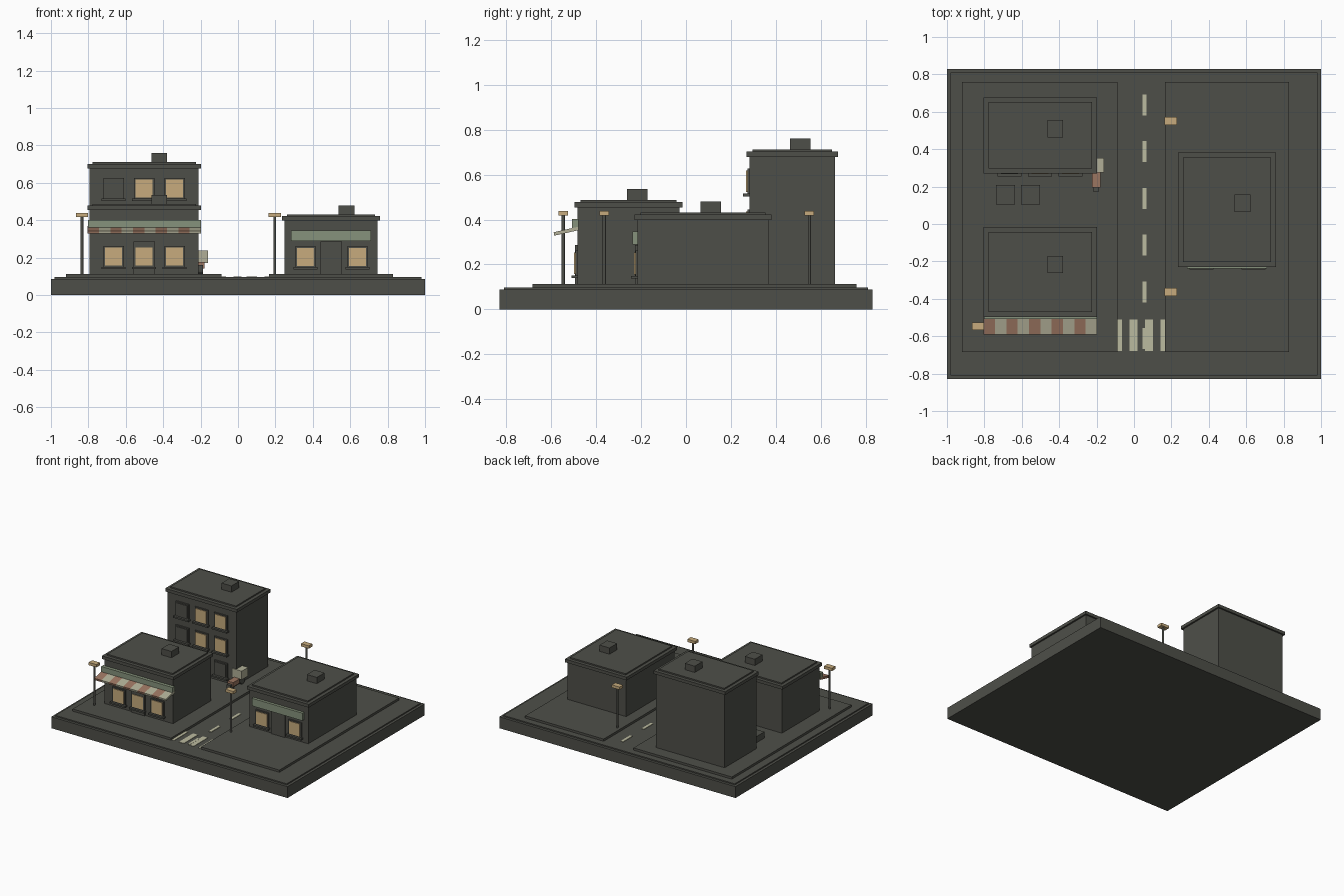
import bpy, bmesh, math
from mathutils import Matrix, Vector

if "Cube" in bpy.data.objects:
    bpy.data.objects.remove(bpy.data.objects["Cube"])


def material(name, rgb):
    m = bpy.data.materials.new(name)
    m.diffuse_color = (*rgb, 1)
    m.use_nodes = True
    m.node_tree.nodes["Principled BSDF"].inputs["Base Color"].default_value = m.diffuse_color
    return m


DARK = material("dark_stone", (0.076, 0.078, 0.066))
LIT = material("warm_glow", (0.57, 0.41, 0.205))
CREAM = material("cream", (0.44, 0.43, 0.31))
RED = material("terracotta", (0.33, 0.18, 0.12))
GREEN = material("sage_green", (0.24, 0.29, 0.20))
PAINT = material("road_paint", (0.50, 0.495, 0.35))


def finish(name, bm, mat):
    me = bpy.data.meshes.new(name)
    bm.to_mesh(me)
    bm.free()
    me.materials.append(mat)
    ob = bpy.data.objects.new(name, me)
    bpy.context.collection.objects.link(ob)
    return ob


def box(name, x0, x1, y0, y1, z0, z1, mat=DARK):
    bm = bmesh.new()
    size = Matrix.Diagonal((x1 - x0, y1 - y0, z1 - z0, 1))
    mid = Vector((x0 + x1, y0 + y1, z0 + z1)) / 2
    bmesh.ops.create_cube(bm, size=1, matrix=Matrix.Translation(mid) @ size)
    return finish(name, bm, mat)


def cylinder(name, centre, r, length, axis="Z", mat=DARK, sides=12):
    bm = bmesh.new()
    turn = Matrix.Rotation(math.pi / 2, 4, "Y") if axis == "X" else Matrix()
    bmesh.ops.create_cone(bm, cap_ends=True, segments=sides, radius1=r, radius2=r,
                          depth=length, matrix=Matrix.Translation(centre) @ turn)
    return finish(name, bm, mat)


def building(name, x0, x1, y0, y1, top, vent_x, vent_y):
    """Walls, overhanging cornice, roof cap and roof vent."""
    o, i = 0.012, 0.014
    box(name + "_walls", x0, x1, y0, y1, WALK, top)
    box(name + "_cornice", x0 - o, x1 + o, y0 - o, y1 + o, top - 0.024, top)
    box(name + "_roof_cap", x0 + i, x1 - i, y0 + i, y1 - i, top, top + 0.01)
    box(name + "_roof_vent", vent_x - 0.042, vent_x + 0.042,
        vent_y - 0.046, vent_y + 0.046, top, top + 0.058)


def window(name, x, y, z, lit):
    """Frame, pane and sill on a front wall at depth y."""
    box(name + "_frame", x - 0.055, x + 0.055, y - 0.009, y + 0.01, z - 0.057, z + 0.057)
    box(name + "_pane", x - 0.045, x + 0.045, y - 0.014, y, z - 0.048, z + 0.048,
        LIT if lit else DARK)
    box(name + "_sill", x - 0.064, x + 0.064, y - 0.027, y + 0.01, z - 0.067, z - 0.055)


def door(name, x, y):
    box(name, x - 0.058, x + 0.058, y - 0.01, y + 0.01, WALK, 0.287)


WALK = 0.113

# Ground: base block, road slab and two raised pavements
box("base_block", -1, 1, -0.83, 0.83, 0, 0.087)
box("road_slab", -0.98, 0.98, -0.81, 0.81, 0.08, 0.096)
box("left_pavement", -0.92, -0.087, -0.685, 0.76, 0.09, WALK)
box("right_pavement", 0.165, 0.83, -0.685, 0.76, 0.09, WALK)

# Road markings
for k in range(6):
    y = 0.637 - 0.25 * k
    box(f"lane_dash_{k}", 0.046, 0.067, y - 0.056, y + 0.056, 0.094, 0.1, PAINT)
for k in range(4):
    x = -0.086 + 0.083 * k
    box(f"crossing_stripe_{k}", x - 0.021, x + 0.021, -0.68, -0.51, 0.094, 0.099, PAINT)

# Buildings
building("corner_shop", -0.793, -0.211, -0.484, -0.028, 0.478, -0.421, -0.217)
building("apartments", -0.793, -0.211, 0.282, 0.665, 0.702, -0.421, 0.509)
building("store", 0.248, 0.747, -0.217, 0.369, 0.422, 0.58, 0.111)

# Windows and doors
COLS = (-0.665, -0.502, -0.339)
for k, x in enumerate(COLS):
    window(f"shop_window_{k}", x, -0.484, 0.206, True)
    for row in range(3):
        window(f"apartment_window_{row}_{k}", x, 0.282, 0.206 + 0.182 * row,
               row > 0 and k > 0)
for k, x in enumerate((0.361, 0.639)):
    window(f"store_window_{k}", x, -0.217, 0.204, True)
door("shop_door", -0.502, -0.484)
door("apartment_door", -0.502, 0.282)
door("store_door", 0.498, -0.217)

# Sign boards
box("shop_sign", -0.803, -0.199, -0.508, -0.48, 0.355, 0.402, GREEN)
box("store_sign", 0.284, 0.711, -0.238, -0.215, 0.288, 0.346, GREEN)

# Striped sloping awning, one extruded strip per colour
profile = [(-0.48, 0.368), (-0.59, 0.343), (-0.587, 0.328), (-0.48, 0.352)]
STRIPE = 0.0606
for k in range(10):
    x = -0.804 + STRIPE * k
    bm = bmesh.new()
    face = bm.faces.new([bm.verts.new((x, y, z)) for y, z in profile])
    ext = bmesh.ops.extrude_face_region(bm, geom=[face])
    moved = [g for g in ext["geom"] if isinstance(g, bmesh.types.BMVert)]
    bmesh.ops.translate(bm, vec=(STRIPE, 0, 0), verts=moved)
    bmesh.ops.recalc_face_normals(bm, faces=bm.faces)
    finish(f"awning_stripe_{k}", bm, CREAM if k % 2 else RED)

# Street lamps
for k, (x, y) in enumerate(((-0.834, -0.547), (0.196, -0.364), (0.196, 0.55))):
    cylinder(f"lamp_post_{k}", (x, y, 0.265), 0.007, 0.32)
    box(f"lamp_head_{k}", x - 0.033, x + 0.033, y - 0.021, y + 0.021, 0.418, 0.439, LIT)

# Low crates between the left buildings
for k, x in enumerate((-0.687, -0.553)):
    box(f"alley_crate_{k}", x - 0.051, x + 0.051, 0.105, 0.208, WALK, 0.16)

# Small delivery cart beside the apartments
box("cart_cargo", -0.24, -0.161, 0.275, 0.353, 0.172, 0.238, CREAM)
box("cart_cab", -0.225, -0.178, 0.196, 0.275, 0.142, 0.176, RED)
box("cart_chassis", -0.218, -0.187, 0.174, 0.345, 0.132, 0.16)
for k, y in enumerate((0.2, 0.325)):
    cylinder(f"cart_wheel_{k}", (-0.202, y, 0.135), 0.022, 0.03, "X")
